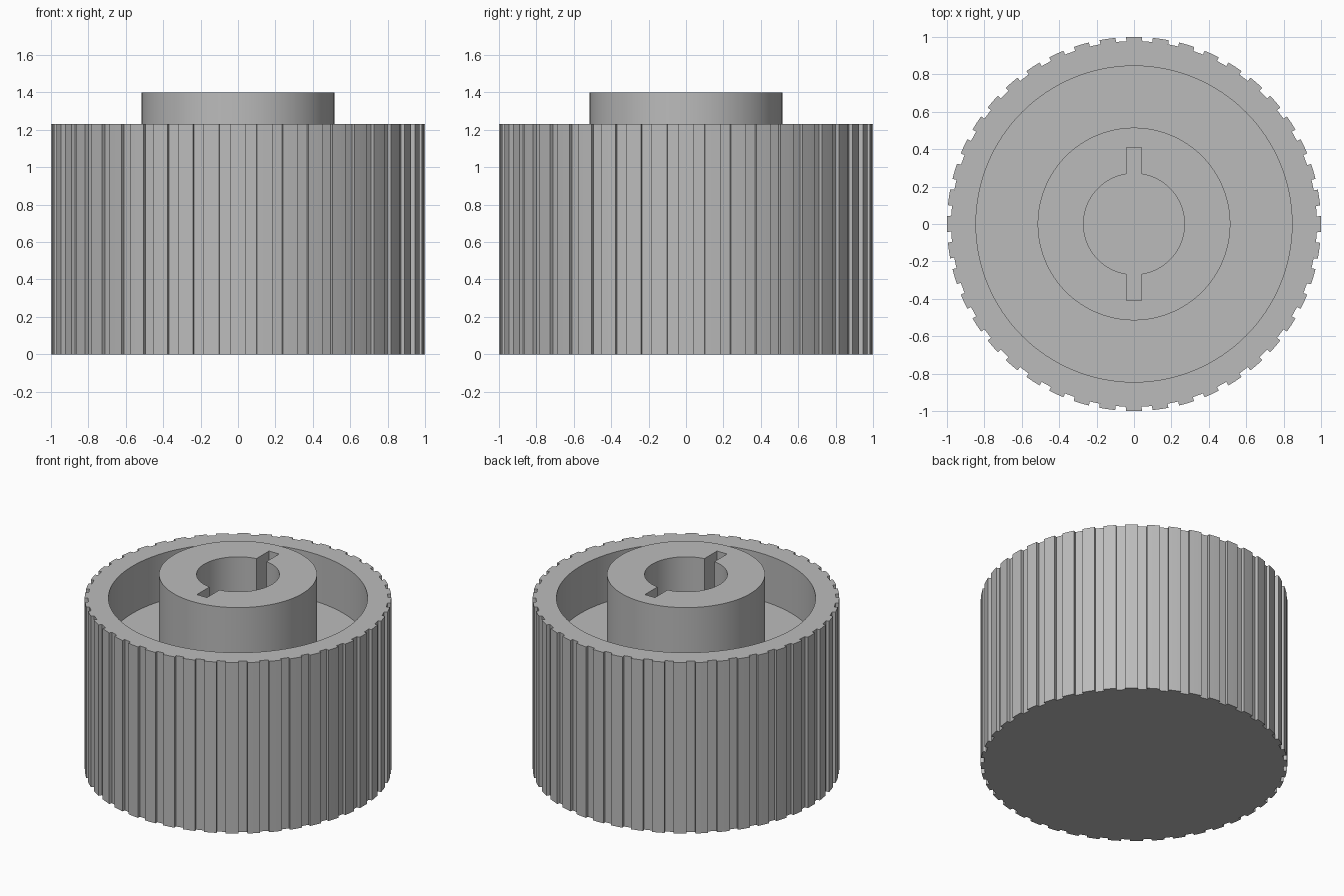
import bpy, bmesh, math

cube = bpy.data.objects.get("Cube")
if cube:
    bpy.data.objects.remove(cube, do_unlink=True)

# Main dimensions
TEETH = 44
PITCH = 2 * math.pi / TEETH
HALF_TOOTH = 0.042
GROOVE_R = 0.978
BODY_TOP, FLOOR_Z, HUB_TOP = 1.23, 0.89, 1.4
RECESS_R, HUB_R, BORE_R = 0.845, 0.515, 0.27
BORE_BOTTOM = 0.5
COUNT = TEETH * 5

grey = bpy.data.materials.new("mid grey")
grey.use_nodes = True
colour = (0.5, 0.5, 0.5, 1)
grey.diffuse_color = colour
grey.node_tree.nodes["Principled BSDF"].inputs["Base Color"].default_value = colour


def polar(r, a, z):
    return (r * math.cos(a), r * math.sin(a), z)


def circle(r, z):
    start = -HALF_TOOTH
    return [polar(r, start + 2 * math.pi * i / COUNT, z) for i in range(COUNT)]


def grip(z):
    """Outline of raised flats separated by shallow square grooves."""
    tooth = [(1, -HALF_TOOTH), (1, 0), (1, HALF_TOOTH),
             (GROOVE_R, HALF_TOOTH), (GROOVE_R, PITCH - HALF_TOOTH)]
    return [polar(r, t * PITCH + a, z) for t in range(TEETH) for r, a in tooth]


def loft(name, rings):
    """Closed solid through a stack of rings with equal point counts."""
    bm = bmesh.new()
    loops = [[bm.verts.new(p) for p in ring] for ring in rings]
    for low, high in zip(loops, loops[1:]):
        for i in range(len(low)):
            j = (i + 1) % len(low)
            bm.faces.new((low[i], low[j], high[j], high[i]))
    bm.faces.new(loops[0][::-1])
    bm.faces.new(loops[-1])
    bmesh.ops.recalc_face_normals(bm, faces=bm.faces)
    mesh = bpy.data.meshes.new(name)
    bm.to_mesh(mesh)
    bm.free()
    mesh.materials.append(grey)
    obj = bpy.data.objects.new(name, mesh)
    bpy.context.collection.objects.link(obj)
    return obj


def rectangle(x, y, z):
    return [(-x, -y, z), (x, -y, z), (x, y, z), (-x, y, z)]


def cut(target, cutter):
    cutter.hide_render = True
    mod = target.modifiers.new("cut", "BOOLEAN")
    mod.operation = "DIFFERENCE"
    mod.solver = "EXACT"
    mod.object = cutter
    bpy.context.view_layer.objects.active = target
    bpy.ops.object.modifier_apply(modifier=mod.name)
    bpy.data.objects.remove(cutter, do_unlink=True)


# Grooved cup with a raised hub in its recess
knob = loft("grooved_knob", [
    grip(0), grip(BODY_TOP),
    circle(RECESS_R, BODY_TOP), circle(RECESS_R, FLOOR_Z),
    circle(HUB_R, FLOOR_Z), circle(HUB_R, HUB_TOP),
])

# Blind shaft bore and the two opposite key slots
cut(knob, loft("bore_cutter", [circle(BORE_R, BORE_BOTTOM), circle(BORE_R, HUB_TOP + 0.1)]))
cut(knob, loft("slot_cutter", [rectangle(0.04, 0.41, BORE_BOTTOM),
                               rectangle(0.04, 0.41, HUB_TOP + 0.1)]))

bpy.ops.object.select_all(action="DESELECT")
knob.select_set(True)
bpy.context.view_layer.objects.active = knob
bpy.ops.object.shade_smooth_by_angle(angle=math.radians(30))
